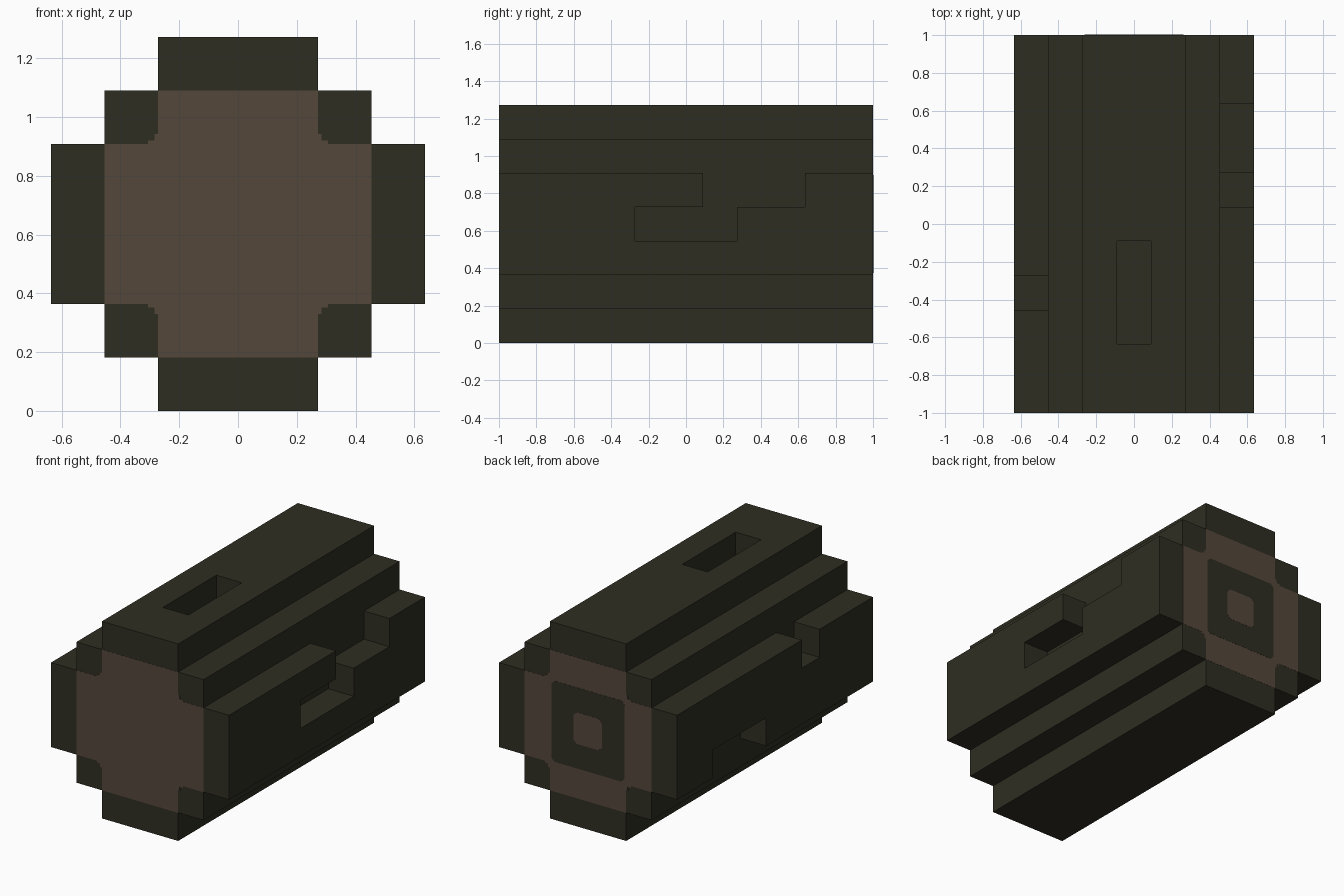
import bpy, bmesh

cube = bpy.data.objects.get("Cube")
if cube:
    bpy.data.objects.remove(cube, do_unlink=True)

U = 2 / 11          # one block
P = 1 / 16          # one painted step, in blocks
MID = 3.5           # height of the log's axis, in blocks


def material(name, rgb):
    m = bpy.data.materials.new(name)
    m.use_nodes = True
    m.diffuse_color = (*rgb, 1)
    bsdf = m.node_tree.nodes["Principled BSDF"]
    bsdf.inputs["Base Color"].default_value = (*rgb, 1)
    bsdf.inputs["Roughness"].default_value = 0.9
    return m


BARK = material("dark bark", (0.028, 0.027, 0.016))
WOOD = material("brown wood", (0.089, 0.063, 0.044))


def finish(name, bm, mat):
    bmesh.ops.recalc_face_normals(bm, faces=bm.faces)
    mesh = bpy.data.meshes.new(name)
    bm.to_mesh(mesh)
    bm.free()
    mesh.materials.append(mat)
    ob = bpy.data.objects.new(name, mesh)
    bpy.context.collection.objects.link(ob)
    return ob


# Log body: stepped round section, 11 blocks long, with bark blocks missing
def block_box(xs, ys, zs):
    return {(x, y, z) for x in xs for y in ys for z in zs}


HALF_WIDTHS = [1, 2, 3, 3, 3, 2, 1]
cells = set()
for z, w in enumerate(HALF_WIDTHS):
    cells |= block_box(range(-w, w + 1), range(11), [z])

cells -= block_box([0], range(2, 5), [6])       # slot in the top
cells -= block_box([3], range(6, 9), [4])       # stepped notch, left side
cells -= block_box([3], range(4, 7), [3])
cells -= block_box([-3], [3], [4])              # small notch, right side
cells -= block_box([-3], range(6, 9), [2])      # lower notch, right side

bm = bmesh.new()
verts = {}


def corner(x, y, z):
    key = (x, y, z)
    if key not in verts:
        verts[key] = bm.verts.new(((x - 0.5) * U, y * U - 1, z * U))
    return verts[key]


for c in sorted(cells):
    for axis in range(3):
        for side in (0, 1):
            n = list(c)
            n[axis] += 2 * side - 1
            if tuple(n) in cells:
                continue
            quad = []
            for a, b in ((0, 0), (1, 0), (1, 1), (0, 1)):
                k = list(c)
                k[axis] += side
                k[(axis + 1) % 3] += a
                k[(axis + 2) % 3] += b
                quad.append(corner(*k))
            if not side:
                quad.reverse()
            bm.faces.new(quad)
bmesh.ops.dissolve_limit(bm, angle_limit=0.01, verts=bm.verts, edges=bm.edges)
finish("log_bark", bm, BARK)


# Cut ends: thin plates mirrored from a quarter outline
def end_plate(name, quarter, side, thick, mat):
    q = quarter
    outline = (q + [(-x, z) for x, z in reversed(q)]
               + [(-x, -z) for x, z in q]
               + [(x, -z) for x, z in reversed(q)])
    bm = bmesh.new()
    rings = [[bm.verts.new((x * U, side * y, (z + MID) * U)) for x, z in outline]
             for y in (0.999, 1 + thick)]
    bm.faces.new(rings[0])
    bm.faces.new(rings[1])
    for i in range(len(outline)):
        j = (i + 1) % len(outline)
        bm.faces.new((rings[0][i], rings[0][j], rings[1][j], rings[1][i]))
    finish(name, bm, mat)


def square(h):
    return [(h, h - 2 * P), (h - P, h - P), (h - 2 * P, h)]


CROSS = [(2.5, 1.5), (1.5 + 3 * P, 1.5), (1.5 + 3 * P, 1.5 + P),
         (1.5 + P, 1.5 + P), (1.5 + P, 1.5 + 3 * P), (1.5, 1.5 + 3 * P), (1.5, 2.5)]

end_plate("front_end_wood", CROSS, -1, 0.001, WOOD)
end_plate("back_end_wood", CROSS, 1, 0.001, WOOD)
end_plate("back_end_dark_ring", square(1.5 - P), 1, 0.002, BARK)
end_plate("back_end_core", square(0.5 + P), 1, 0.003, WOOD)
